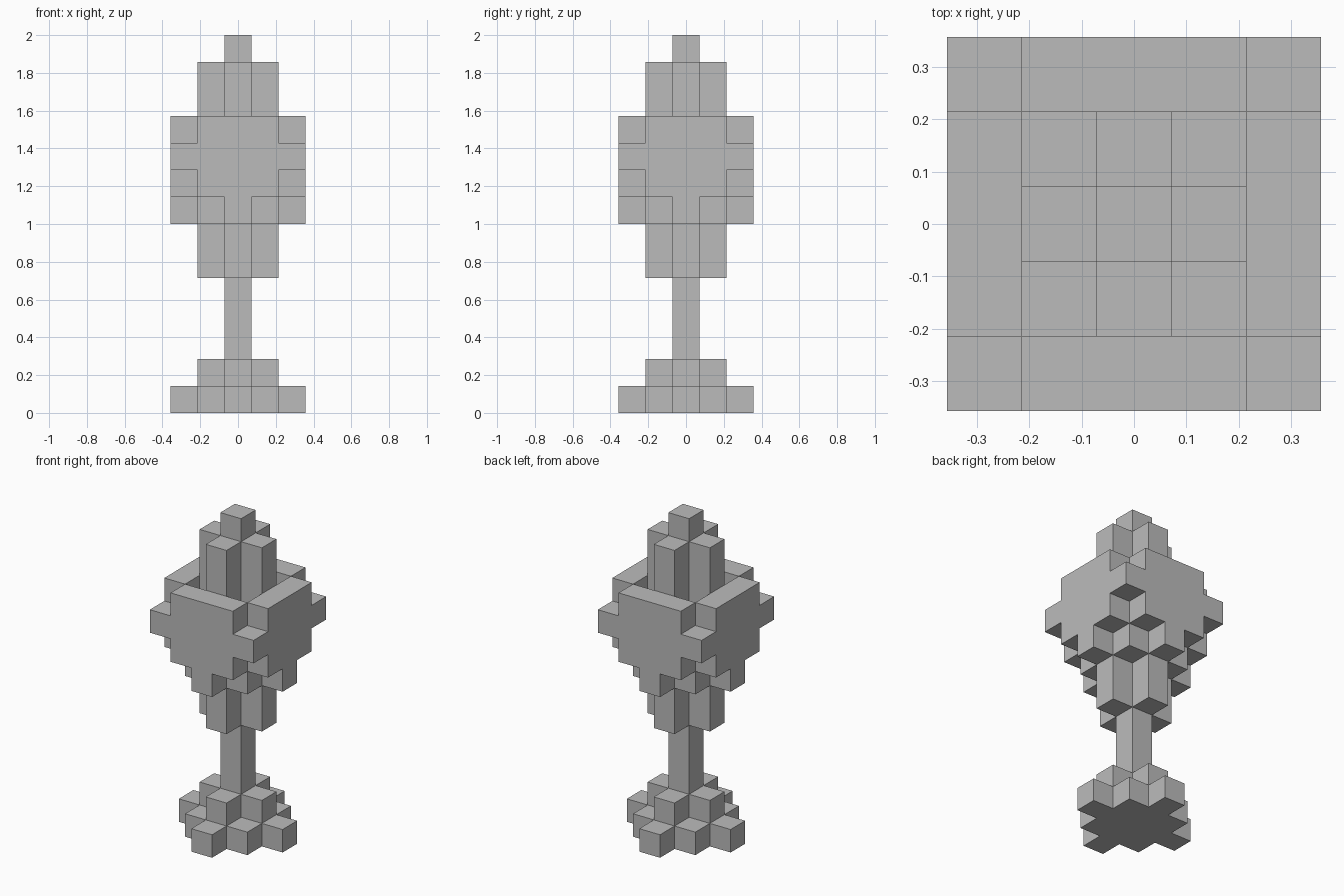
import bpy
import bmesh
from mathutils import Vector

cube = bpy.data.objects.get("Cube")
if cube:
    bpy.data.objects.remove(cube, do_unlink=True)

U = 1 / 7  # edge of one block

stone = bpy.data.materials.new("stone_grey")
stone.use_nodes = True
COLOUR = (0.5, 0.5, 0.5, 1)
stone.diffuse_color = COLOUR
stone.node_tree.nodes["Principled BSDF"].inputs["Base Color"].default_value = COLOUR


# Plan shapes of one layer: rules on the distances a, b from the axis
def post(a, b):
    return a + b == 0


def plus(a, b):
    return a + b <= 1


def diamond(a, b):
    return a + b <= 2


def rounded(a, b):
    return a + b <= 3


def square(a, b):
    return True


def rim(a, b):
    return max(a, b) == 2 and a + b <= 3


# Each part is a list of (first layer, last layer, plan shape)
PARTS = {
    "base": [(0, 0, diamond), (1, 1, plus)],
    "stem": [(2, 4, post)],
    "bowl": [(5, 6, plus), (7, 7, diamond), (8, 8, rounded),
             (9, 9, square), (10, 10, rim)],
    "flame": [(10, 12, plus), (13, 13, post)],
}


def blocks(layers):
    span = range(-2, 3)
    return {(x, y, z) for low, high, shape in layers
            for z in range(low, high + 1) for x in span for y in span
            if shape(abs(x), abs(y))}


cells = {name: blocks(layers) for name, layers in PARTS.items()}
filled = set().union(*cells.values())


def build(name, part):
    """Skin the blocks of a part, leaving out faces hidden by a neighbour."""
    bm = bmesh.new()
    for cell in sorted(part):
        centre = Vector(cell) + Vector((0, 0, 0.5))
        for axis in range(3):
            for sign in (-1, 1):
                n = Vector((0, 0, 0))
                n[axis] = sign
                if tuple(int(c + d) for c, d in zip(cell, n)) in filled:
                    continue
                u = Vector((0, 0, 0))
                u[(axis + 1) % 3] = 1
                v = n.cross(u)
                corners = [n + u + v, n - u + v, n - u - v, n + u - v]
                bm.faces.new([bm.verts.new((centre + c / 2) * U) for c in corners])
    bmesh.ops.remove_doubles(bm, verts=bm.verts[:], dist=0.001)
    bmesh.ops.dissolve_limit(bm, angle_limit=0.01, verts=bm.verts[:], edges=bm.edges[:])
    mesh = bpy.data.meshes.new(name)
    bm.to_mesh(mesh)
    bm.free()
    mesh.materials.append(stone)
    bpy.context.collection.objects.link(bpy.data.objects.new(name, mesh))


for part_name, part_cells in cells.items():
    build(part_name, part_cells)
